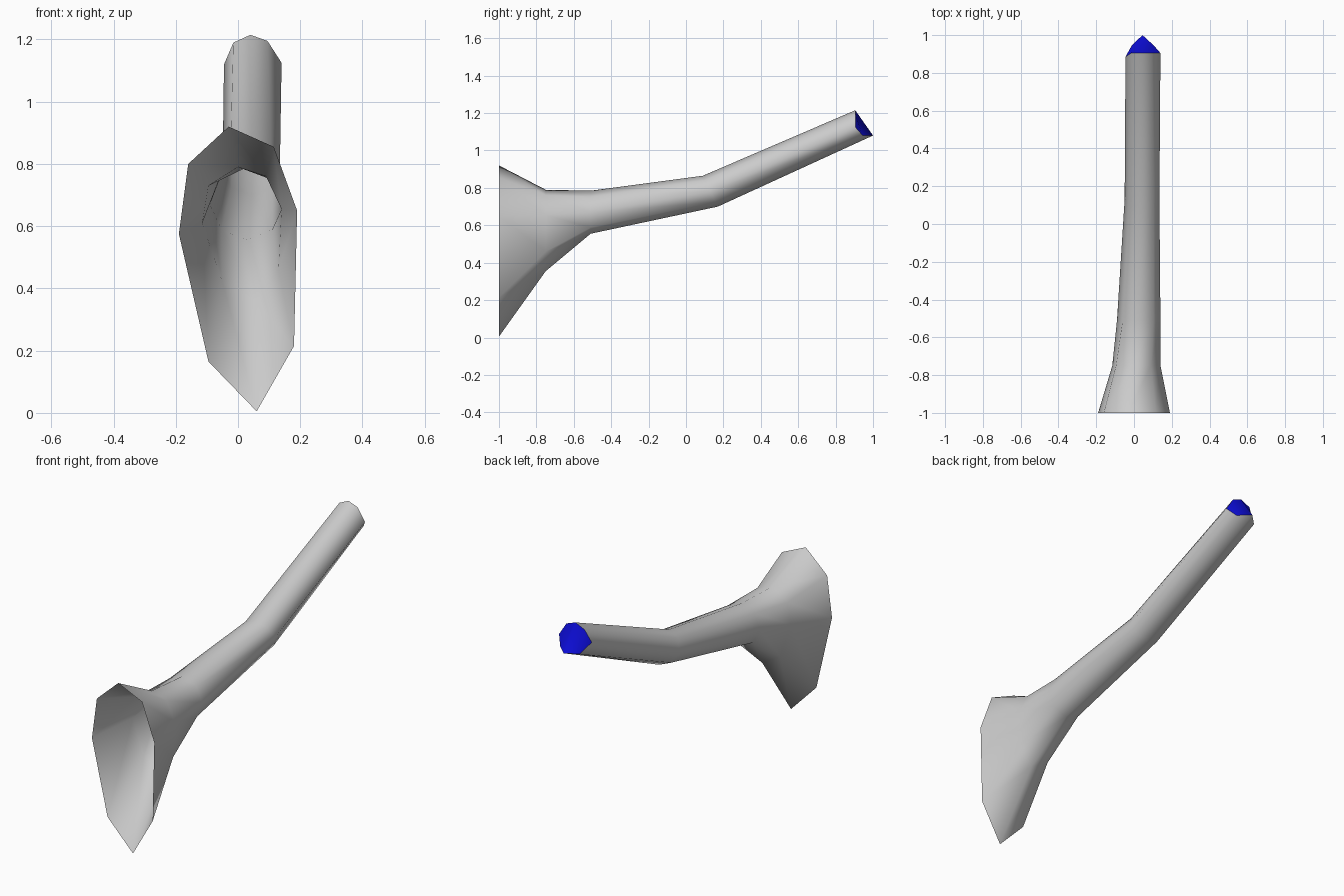
import bpy
import bmesh
from math import sin, cos, radians
from mathutils import Vector

SIDES = 8

default_cube = bpy.data.objects.get("Cube")
if default_cube:
    bpy.data.objects.remove(default_cube, do_unlink=True)


def make_material(name, colour, roughness):
    material = bpy.data.materials.new(name)
    material.use_nodes = True
    material.diffuse_color = colour
    shader = material.node_tree.nodes["Principled BSDF"]
    shader.inputs["Base Color"].default_value = colour
    shader.inputs["Roughness"].default_value = roughness
    return material


def flat_ring(y, outline):
    """Ring in an upright plane, listed from the top towards +x."""
    return [Vector((x, y, z)) for x, z in outline]


def oval_ring(top, bottom, half_width):
    """Eight-sided oval spanned between its top and bottom points."""
    top, bottom = Vector(top), Vector(bottom)
    centre, up = (top + bottom) / 2, (top - bottom) / 2
    across = Vector((half_width, 0, 0))
    ring = []
    for index in range(SIDES):
        angle = radians(index * 360 / SIDES)
        ring.append(centre + up * cos(angle) + across * sin(angle))
    return ring


def build_object(name, rings, material, cap=False):
    """Skin neighbouring rings, or fill a single ring as a cap."""
    bm = bmesh.new()
    loops = [[bm.verts.new(point) for point in ring] for ring in rings]
    for near, far in zip(loops, loops[1:]):
        for index in range(SIDES):
            following = (index + 1) % SIDES
            bm.faces.new((near[index], near[following],
                          far[following], far[index]))
    if cap:
        face = bm.faces.new(loops[0])
        bmesh.ops.triangulate(bm, faces=[face])
    bm.normal_update()
    # Turn the skin outward and the cap towards the back
    if cap:
        if sum(face.normal.y for face in bm.faces) < 0:
            bmesh.ops.reverse_faces(bm, faces=bm.faces[:])
    else:
        top_face = max(bm.faces, key=lambda f: f.calc_center_median().z)
        if top_face.normal.z < 0:
            bmesh.ops.reverse_faces(bm, faces=bm.faces[:])
    mesh = bpy.data.meshes.new(name)
    bm.to_mesh(mesh)
    bm.free()
    mesh.materials.append(material)
    obj = bpy.data.objects.new(name, mesh)
    bpy.context.collection.objects.link(obj)
    for polygon in mesh.polygons:
        polygon.use_smooth = True
    return obj


grey = make_material("light grey", (0.6, 0.6, 0.6, 1), 0.6)
blue = make_material("deep blue", (0.004, 0.004, 0.7, 1), 0.6)

# Wide open mouth with a pointed lower lip
mouth = flat_ring(-1, [(-.03, .92), (.115, .855), (.19, .65), (.18, .215),
                       (.06, .005), (-.095, .165), (-.19, .575), (-.16, .8)])
throat = flat_ring(-.75, [(0, .79), (.09, .76), (.14, .655), (.13, .46),
                          (.06, .355), (-.05, .42), (-.115, .61), (-.095, .73)])

# Narrow bent pipe
neck = oval_ring((.02, -.51, .785), (.03, -.51, .555), .115)
bend = oval_ring((.04, .09, .865), (.045, .17, .7), .092)

# Uneven cut at the back end
tip = [Vector(point) for point in
       [(.04, .905, 1.215), (.095, .905, 1.195), (.14, .905, 1.125),
        (.105, .945, 1.08), (.045, 1, 1.08), (-.012, .945, 1.07),
        (-.045, .885, 1.12), (-.015, .905, 1.19)]]

build_object("flared_pipe", [mouth, throat, neck, bend, tip], grey)
build_object("end_cap", [tip], blue, cap=True)
